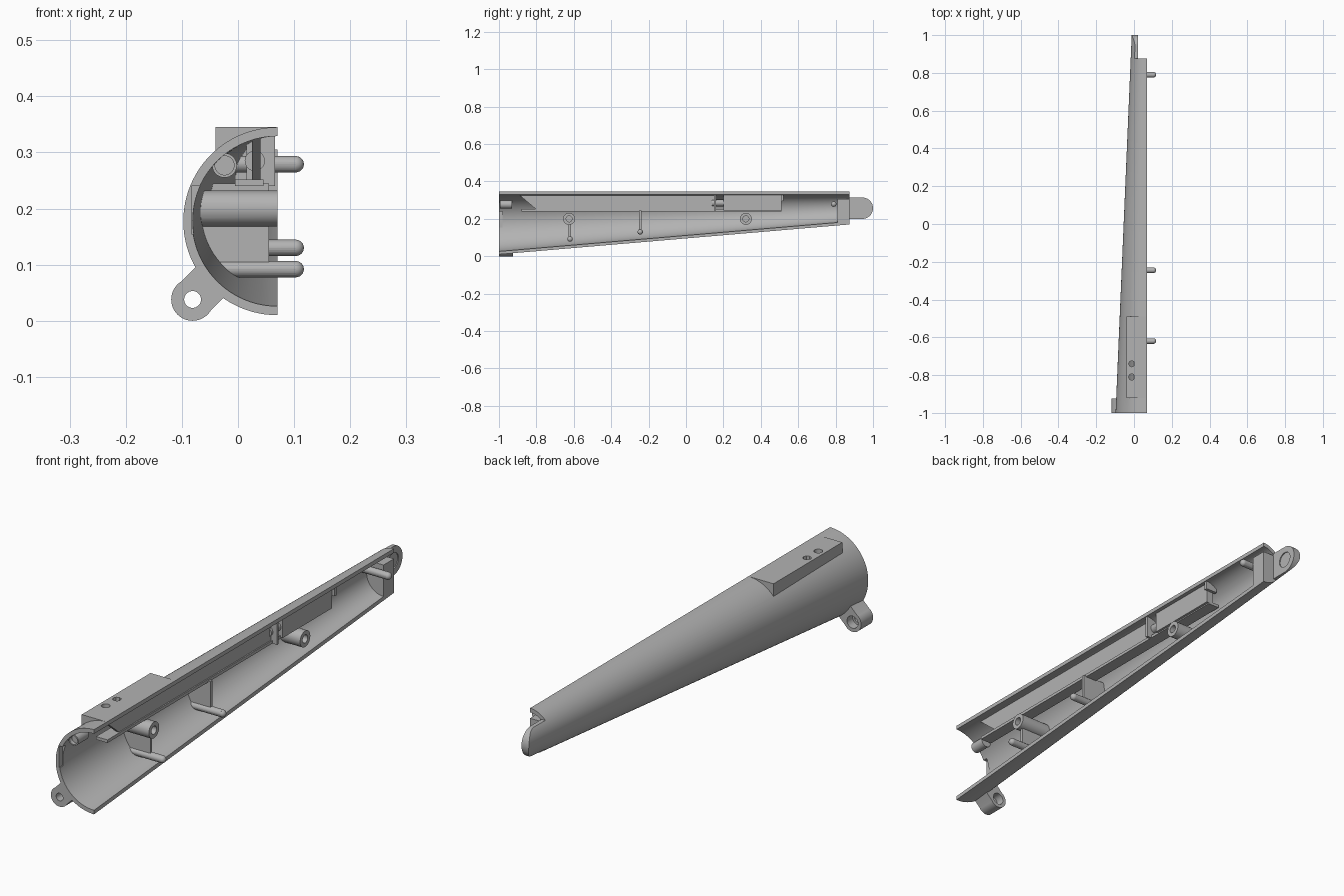
import bpy, bmesh, math
from mathutils import Matrix, Vector

cube = bpy.data.objects.get("Cube")
if cube:
    bpy.data.objects.remove(cube, do_unlink=True)

grey = bpy.data.materials.new("plain grey")
grey.use_nodes = True
grey.diffuse_color = (0.45, 0.45, 0.45, 1)
grey.node_tree.nodes["Principled BSDF"].inputs["Base Color"].default_value = (0.45, 0.45, 0.45, 1)

CUT = 0.07      # open face of the half shell
TOP = 0.345     # straight upper edge of the taper


def finish(name, bm):
    bmesh.ops.recalc_face_normals(bm, faces=bm.faces)
    me = bpy.data.meshes.new(name)
    bm.to_mesh(me)
    bm.free()
    me.materials.append(grey)
    ob = bpy.data.objects.new(name, me)
    bpy.context.collection.objects.link(ob)
    return ob


def box(name, x, y, z):
    bm = bmesh.new()
    bmesh.ops.create_cube(bm, size=1)
    for v in bm.verts:
        v.co = [lo + (c + 0.5) * (hi - lo) for c, (lo, hi) in zip(v.co, (x, y, z))]
    return finish(name, bm)


def prism(name, pts, x):
    """Extrude a (y, z) outline between two x values."""
    bm = bmesh.new()
    face = bm.faces.new([bm.verts.new((x[0], p[0], p[1])) for p in pts])
    ext = bmesh.ops.extrude_face_region(bm, geom=[face])["geom"]
    for v in ext:
        if isinstance(v, bmesh.types.BMVert):
            v.co.x = x[1]
    return finish(name, bm)


def rod(name, start, end, r, sides=32):
    a, b = Vector(start), Vector(end)
    bm = bmesh.new()
    m = Matrix.Translation((a + b) / 2) @ (b - a).to_track_quat('Z', 'Y').to_matrix().to_4x4()
    bmesh.ops.create_cone(bm, cap_ends=True, segments=sides, radius1=r, radius2=r,
                          depth=(b - a).length, matrix=m)
    return finish(name, bm)


def taper(name, y0, y1, wall):
    """Tapered round solid with a level upper edge, inset by a wall thickness."""
    bm = bmesh.new()
    rings = []
    for y in (y0, y1):
        r = 0.1675 - (y + 1) * 0.0427
        ring = []
        for i in range(96):
            a = math.tau * i / 96
            ring.append(bm.verts.new((CUT + (r - wall) * math.sin(a), y,
                                      TOP - r + (r - wall) * math.cos(a))))
        rings.append(ring)
        bm.faces.new(ring)
    for i in range(96):
        j = (i + 1) % 96
        bm.faces.new((rings[0][i], rings[0][j], rings[1][j], rings[1][i]))
    return finish(name, bm)


def combine(ob, other, op):
    mod = ob.modifiers.new(op, 'BOOLEAN')
    mod.operation, mod.solver, mod.object = op, 'EXACT', other
    bpy.context.view_layer.objects.active = ob
    bpy.ops.object.modifier_apply(modifier=mod.name)
    bpy.data.objects.remove(other, do_unlink=True)
    return ob


def clip(ob):
    """Trim a part so that it ends inside the shell wall."""
    return combine(ob, taper("clip", -1, 0.99, 0.007), 'INTERSECT')


# Shell with the raised mounting pad
shell = taper("half_shell", -1, 0.875, 0)
combine(shell, box("pad", (-0.04, CUT), (-0.92, -0.49), (0.27, TOP)), 'UNION')
combine(shell, taper("hollow", -1.05, 0.9, 0.016), 'DIFFERENCE')
combine(shell, box("open_side", (CUT, 0.4), (-1.2, 1.2), (-0.2, 0.6)), 'DIFFERENCE')
for y, sides in ((-0.81, 32), (-0.74, 8)):
    combine(shell, rod("hole", (-0.012, y, 0.25), (-0.012, y, 0.4), 0.016, sides), 'DIFFERENCE')
combine(shell, box("mouth_slot", (-0.083, 0), (-1.1, -0.98), (0.155, 0.24)), 'DIFFERENCE')

# Lug beside the mouth
lug = rod("side_lug", (-0.081, -1, 0.038), (-0.081, -0.925, 0.038), 0.038, 48)
arm = box("arm", (0, 0.052), (-1, -0.925), (-0.037, 0.037))
arm.data.transform(Matrix.Translation((-0.081, 0, 0.038)) @ Matrix.Rotation(-math.pi / 4, 4, 'Y'))
combine(lug, arm, 'UNION')
combine(lug, rod("bore", (-0.081, -1.1, 0.038), (-0.081, -0.9, 0.038), 0.015), 'DIFFERENCE')
combine(lug, rod("counterbore", (-0.081, -0.96, 0.038), (-0.081, -0.9, 0.038), 0.024), 'DIFFERENCE')

# Closing block and rounded tongue at the narrow end
end_block = clip(box("end_block", (-0.1, CUT), (0.81, 0.875), (0.15, 0.305)))
combine(end_block, box("open_side", (CUT, 0.4), (0, 1.2), (0, 0.6)), 'DIFFERENCE')
arc = [(0.943 + 0.057 * math.sin(a), 0.257 + 0.057 * math.cos(a))
       for a in (math.pi * i / 24 for i in range(25))]
tongue = prism("end_tongue", [(0.86, 0.314)] + arc + [(0.86, 0.2)], (-0.05, 0.02))
combine(tongue, taper("trim", 0.8, 1.1, 0), 'INTERSECT')
combine(tongue, rod("recess", (0.016, 0.943, 0.257), (0.05, 0.943, 0.257), 0.032), 'DIFFERENCE')

# Screw bosses with blind holes
for name, y in (("front", -0.625), ("rear", 0.32)):
    boss = clip(rod(name + "_screw_boss", (-0.2, y, 0.2), (CUT, y, 0.2), 0.032))
    combine(boss, rod("screw_hole", (0, y, 0.2), (0.1, y, 0.2), 0.016), 'DIFFERENCE')

# Locating pins with rounded tips
for name, y, z, x0 in (("front", -0.62, 0.092, -0.2), ("middle", -0.245, 0.13, -0.2),
                       ("rear", 0.79, 0.279, -0.2)):
    pin = rod(name + "_pin", (x0, y, z), (0.104, y, z), 0.0145, 24)
    bm = bmesh.new()
    bmesh.ops.create_uvsphere(bm, u_segments=24, v_segments=12, radius=0.0145,
                              matrix=Matrix.Translation((0.103, y, z)))
    combine(pin, finish("tip", bm), 'UNION')
    clip(pin)

# Ribs behind the pins
clip(box("front_rib", (-0.2, 0.055), (-0.627, -0.615), (0.09, 0.18)))
clip(box("middle_rib", (-0.2, 0.055), (-0.251, -0.239), (0.13, 0.245)))

# Internal rail: shelf, two plates and end stops
clip(box("rail_shelf", (-0.005, 0.045), (-0.88, 0.51), (0.24, 0.252)))
clip(prism("long_rail_plate", [(-0.9, 0.335), (-0.8, 0.25), (0.15, 0.25), (0.15, 0.335)], (0.025, 0.04)))
clip(box("short_rail_plate", (0.025, 0.055), (0.2, 0.51), (0.245, 0.335)))
clip(box("middle_rail_stop", (0.015, 0.066), (0.15, 0.16), (0.24, 0.335)))
clip(box("end_rail_stop", (0.015, 0.066), (0.51, 0.522), (0.295, 0.335)))
clip(rod("rail_crossbar", (0.03, 0.14, 0.285), (0.03, 0.21, 0.285), 0.018))

# Guide tube at the mouth
tube = rod("guide_tube", (-0.024, -0.995, 0.277), (-0.024, -0.93, 0.277), 0.022)
combine(tube, rod("tube_bore", (-0.024, -1.1, 0.277), (-0.024, -0.98, 0.277), 0.017), 'DIFFERENCE')

# Smooth curved faces, keep edges sharp
bpy.ops.object.select_all(action='DESELECT')
for ob in bpy.context.collection.objects:
    if ob.type == 'MESH' and ob.data.materials and ob.data.materials[0] == grey:
        ob.select_set(True)
        bpy.context.view_layer.objects.active = ob
bpy.ops.object.shade_smooth_by_angle(angle=math.radians(30))
